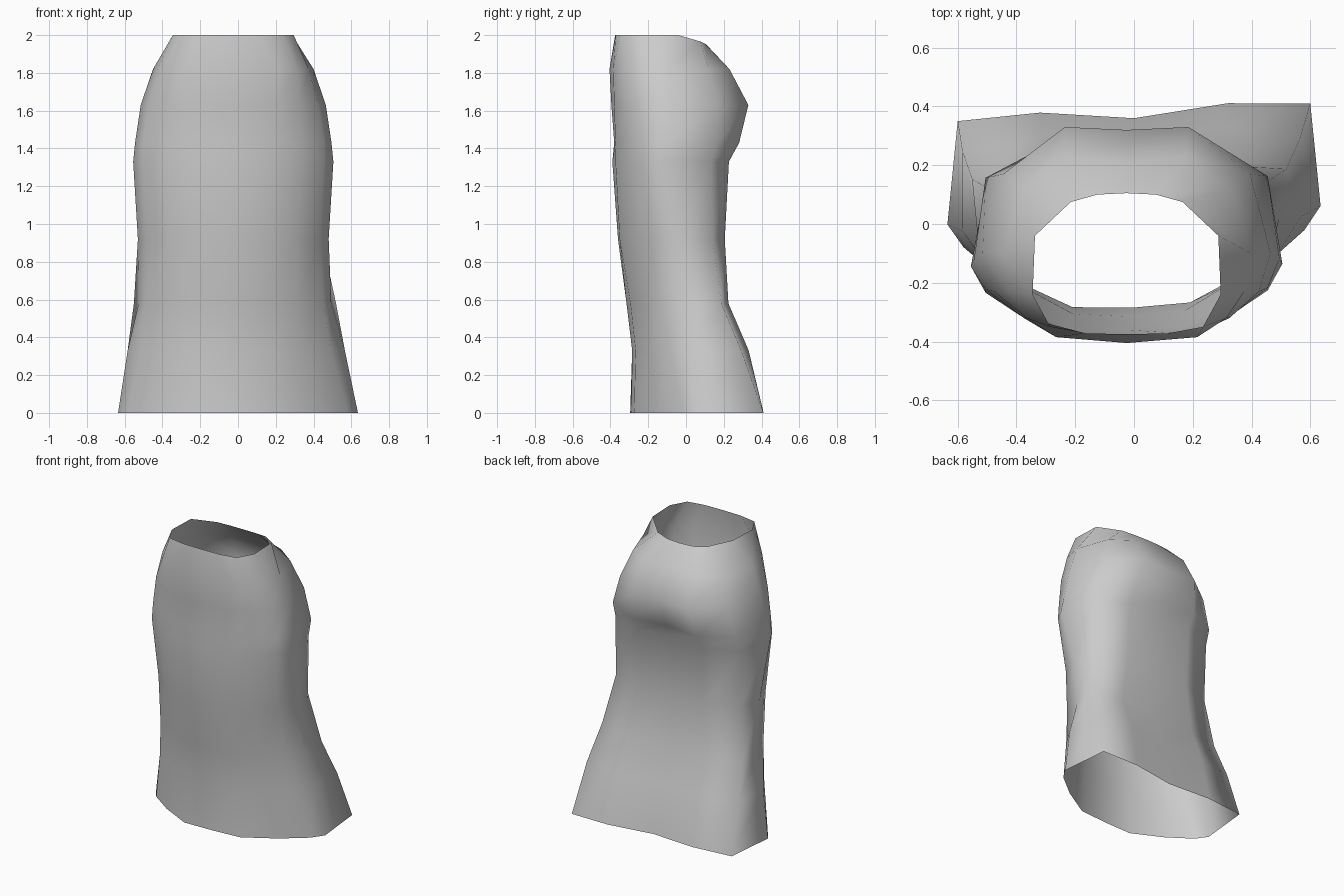
import bpy
import bmesh

cube = bpy.data.objects.get("Cube")
if cube:
    bpy.data.objects.remove(cube, do_unlink=True)

# Each ring: height, front y, back y, then half outline (x, y) from front to back
RINGS = [
    (0.00, -.29, .36, (.21, -.285), (.42, -.17), (.58, -.05), (.635, .03), (.60, .38), (.32, .395)),
    (0.33, -.285, .29, (.20, -.275), (.35, -.20), (.50, -.12), (.575, .00), (.575, .27), (.30, .32)),
    (0.58, -.315, .20, (.19, -.30), (.33, -.22), (.47, -.15), (.51, .00), (.535, .17), (.30, .215)),
    (0.92, -.36, .18, (.19, -.355), (.34, -.28), (.46, -.18), (.505, -.05), (.47, .13), (.25, .20)),
    (1.33, -.39, .18, (.20, -.375), (.36, -.31), (.48, -.23), (.53, -.14), (.48, .13), (.25, .225)),
    (1.43, -.38, .25, (.20, -.375), (.36, -.31), (.48, -.22), (.52, -.12), (.48, .16), (.25, .28)),
    (1.63, -.395, .32, (.22, -.38), (.35, -.32), (.45, -.23), (.49, -.10), (.42, .17), (.21, .33)),
    (1.82, -.405, .21, (.24, -.385), (.34, -.32), (.40, -.23), (.425, -.10), (.35, .12), (.20, .23)),
    (2.00, -.375, .105, (.14, -.372), (.26, -.35), (.32, -.24), (.312, -.04), (.19, .075), (.10, .10)),
]


def outline(ring):
    """Full closed outline of one ring, with the slight lean and twist of the cloth."""
    z, front, back, *half = ring
    points = [(0, front)] + half + [(0, back)] + [(-x, y) for x, y in reversed(half)]
    lean = -.025 * min(1, z / .9)
    twist = .05 * max(0, 1 - z / 1.6)
    result = []
    for x, y in points:
        # The neck opening dips towards the back
        dip = .45 * max(0, y) if z >= 2 else 0
        result.append((x + lean, y + twist * x, z - dip))
    return result


# Open draped garment, lofted through the rings
bm = bmesh.new()
loops = [[bm.verts.new(p) for p in outline(r)] for r in RINGS]
for low, high in zip(loops, loops[1:]):
    n = len(low)
    for i in range(n):
        j = (i + 1) % n
        bm.faces.new((low[i], low[j], high[j], high[i])).smooth = True
mesh = bpy.data.meshes.new("draped_garment")
bm.to_mesh(mesh)
bm.free()
garment = bpy.data.objects.new("draped_garment", mesh)
bpy.context.collection.objects.link(garment)

# Plain grey cloth
cloth = bpy.data.materials.new("grey_cloth")
cloth.use_nodes = True
cloth.diffuse_color = (.6, .6, .6, 1)
cloth.node_tree.nodes["Principled BSDF"].inputs["Base Color"].default_value = (.6, .6, .6, 1)
mesh.materials.append(cloth)
